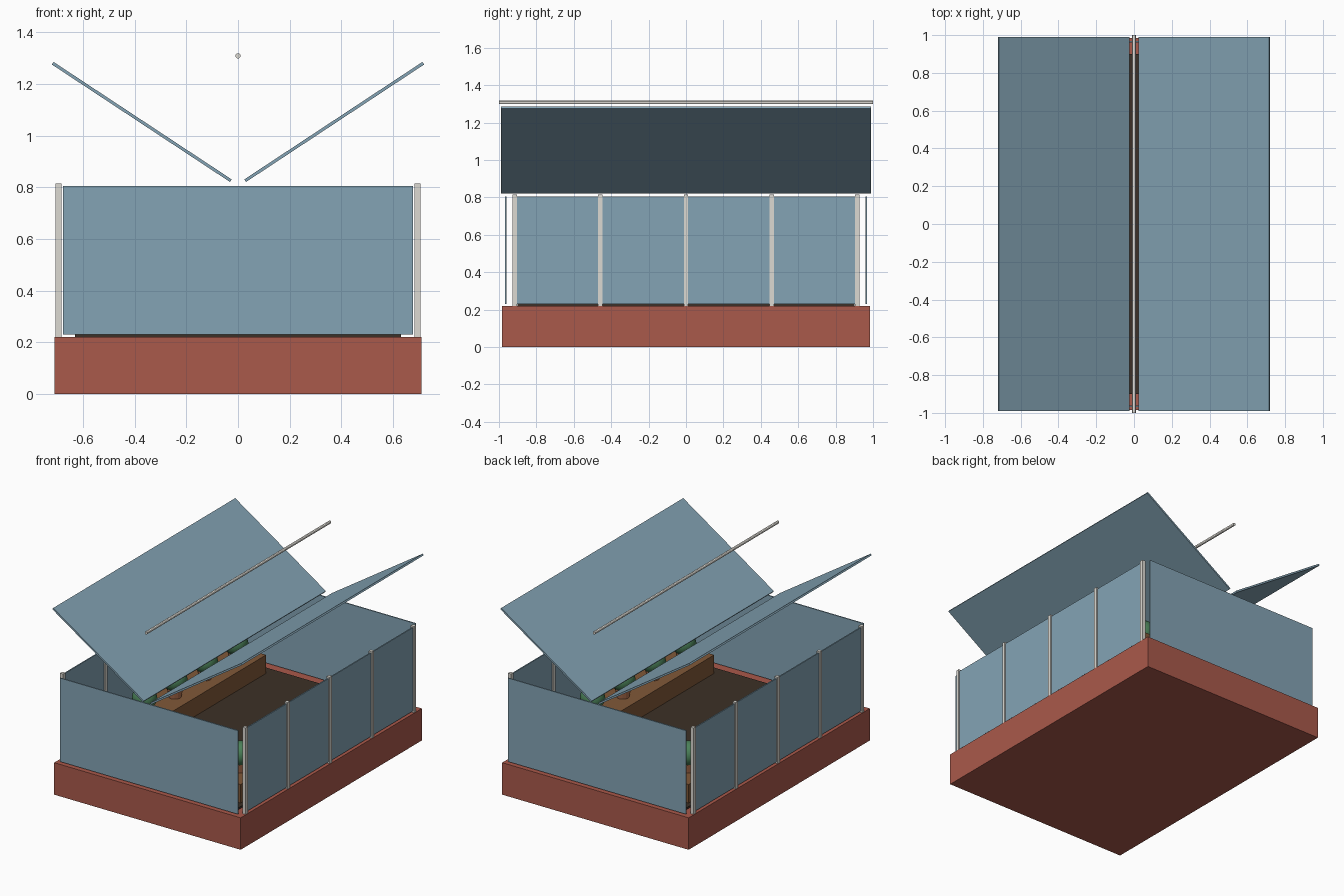
import bpy, math

if "Cube" in bpy.data.objects:
    bpy.data.objects.remove(bpy.data.objects["Cube"])


def mat(name, r, g, b):
    m = bpy.data.materials.new(name)
    m.diffuse_color = (r, g, b, 1)
    m.use_nodes = True
    m.node_tree.nodes["Principled BSDF"].inputs["Base Color"].default_value = m.diffuse_color
    return m


BRICK = mat("brick", 0.40, 0.10, 0.07)
SOIL = mat("soil", 0.045, 0.03, 0.02)
GLASS = mat("glass", 0.23, 0.37, 0.46)
FRAME = mat("frame", 0.72, 0.70, 0.65)
WOOD = mat("wood", 0.22, 0.10, 0.04)
CLAY = mat("clay", 0.45, 0.17, 0.08)
LEAF = mat("leaf", 0.07, 0.22, 0.10)


def finish(name, material):
    o = bpy.context.object
    o.name = name
    o.data.materials.append(material)
    return o


def box(name, lo, hi, material):
    center = [(a + b) / 2 for a, b in zip(lo, hi)]
    bpy.ops.mesh.primitive_cube_add(size=1, location=center)
    o = finish(name, material)
    o.scale = [b - a for a, b in zip(lo, hi)]
    return o


# Brick base and dark floor
box("brick_base", (-0.71, -0.985, 0), (0.71, 0.985, 0.22), BRICK)
box("soil_floor", (-0.63, -0.90, 0.005), (0.63, 0.90, 0.233), SOIL)

for s, side in ((-1, "left"), (1, "right")):
    # Side wall glass with five posts
    x = s * 0.695
    box(side + "_wall_glass", (x - 0.004, -0.91, 0.23), (x + 0.004, 0.91, 0.805), GLASS)
    for i in range(5):
        y = (i - 2) * 0.4575
        box(f"{side}_post_{i}", (x - 0.012, y - 0.012, 0.22), (x + 0.012, y + 0.012, 0.815), FRAME)

    # End wall glass
    y = s * 0.965
    box("front_glass" if s < 0 else "back_glass", (-0.678, y - 0.004, 0.23), (0.678, y + 0.004, 0.805), GLASS)

    # Roof panel rising outwards
    dx, dz = 0.69, 0.455
    bpy.ops.mesh.primitive_cube_add(size=1, location=(s * 0.3725, 0, 1.0525),
                                    rotation=(0, -s * math.atan2(dz, dx), 0))
    roof = finish(side + "_roof_panel", GLASS)
    roof.scale = (math.hypot(dx, dz), 1.98, 0.012)

    # Wooden bed
    x0, x1 = sorted((s * 0.367, s * 0.60))
    box(side + "_bed", (x0, -0.83, 0.232), (x1, 0.83, 0.36), WOOD)

    # Potted plants on the bed
    for i in range(5):
        px, py = s * 0.48, (i - 2) * 0.33
        bpy.ops.mesh.primitive_cone_add(vertices=12, radius1=0.04, radius2=0.055, depth=0.08,
                                        location=(px, py, 0.40))
        finish(f"{side}_pot_{i}", CLAY)
        bpy.ops.mesh.primitive_uv_sphere_add(segments=12, ring_count=8, radius=0.08,
                                             location=(px, py, 0.48))
        finish(f"{side}_plant_{i}", LEAF)
        bpy.ops.object.shade_smooth_by_angle()

# Ridge bar
bpy.ops.mesh.primitive_cylinder_add(vertices=12, radius=0.01, depth=2, location=(0, 0, 1.308),
                                    rotation=(math.pi / 2, 0, 0))
finish("ridge_bar", FRAME)
bpy.ops.object.shade_smooth_by_angle()
